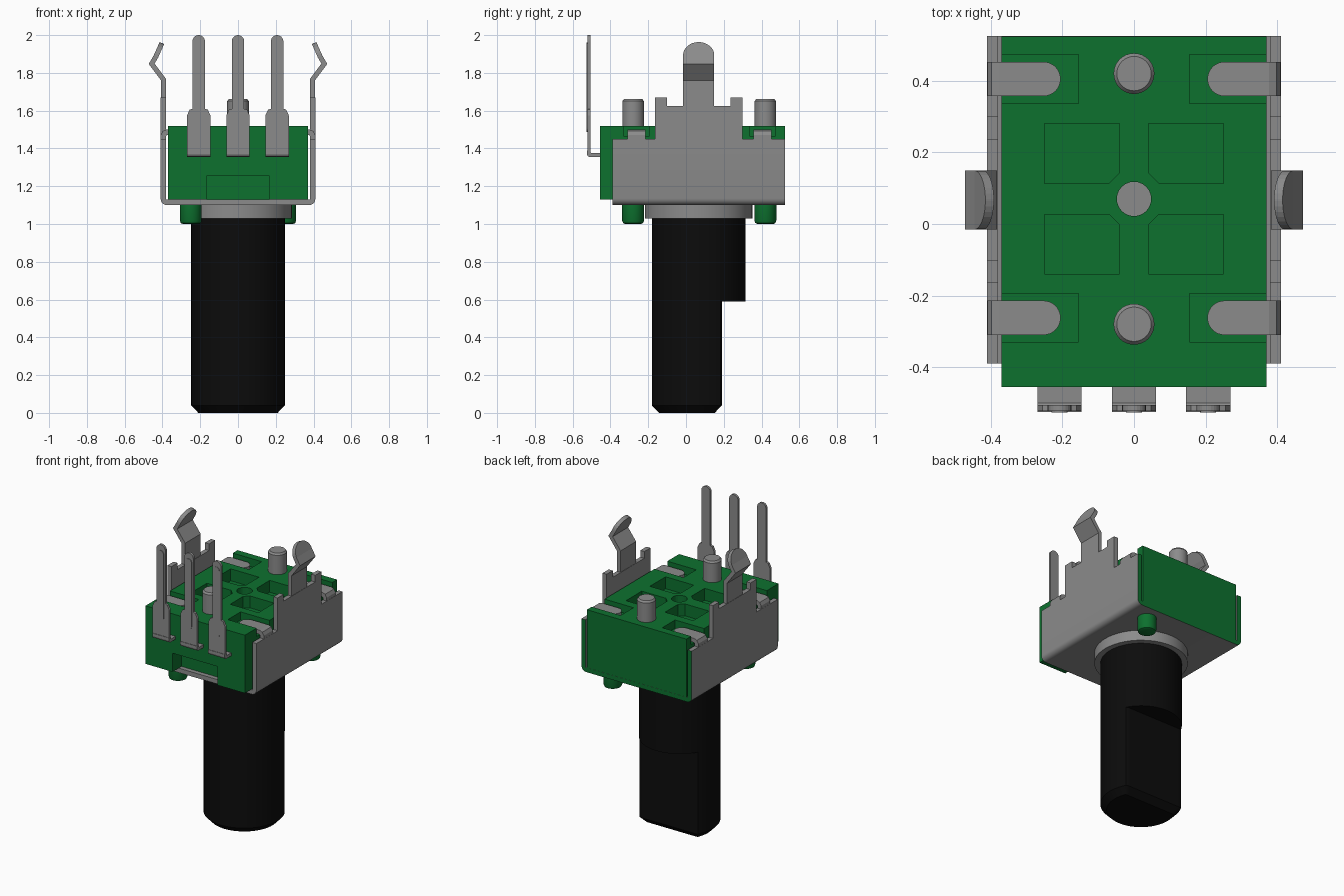
import bpy, bmesh, math
from mathutils import Vector

cube = bpy.data.objects.get("Cube")
if cube:
    bpy.data.objects.remove(cube, do_unlink=True)


def material(name, rgb, rough):
    m = bpy.data.materials.new(name)
    m.use_nodes = True
    m.diffuse_color = (*rgb, 1)
    node = m.node_tree.nodes["Principled BSDF"]
    node.inputs["Base Color"].default_value = (*rgb, 1)
    node.inputs["Roughness"].default_value = rough
    return m


GREEN = material("green plastic", (0.004, 0.165, 0.028), 0.5)
METAL = material("grey metal", (0.26, 0.26, 0.26), 0.5)
BLACK = material("black plastic", (0.0035, 0.0035, 0.0035), 0.5)


def finish(name, bm, mat, smooth=False):
    bmesh.ops.recalc_face_normals(bm, faces=bm.faces[:])
    me = bpy.data.meshes.new(name)
    bm.to_mesh(me)
    bm.free()
    ob = bpy.data.objects.new(name, me)
    bpy.context.collection.objects.link(ob)
    me.materials.append(mat)
    if smooth:
        activate(ob)
        bpy.ops.object.shade_smooth_by_angle(angle=math.radians(30))
    return ob


def activate(ob):
    bpy.ops.object.select_all(action='DESELECT')
    ob.select_set(True)
    bpy.context.view_layer.objects.active = ob


def add_prism(bm, pts, axis, a, b):
    """Extrude a 2D outline from a to b along an axis."""
    def place(p, t):
        u, v = p
        return {'x': (t, u, v), 'y': (u, t, v), 'z': (u, v, t)}[axis]
    lo = [bm.verts.new(place(p, a)) for p in pts]
    hi = [bm.verts.new(place(p, b)) for p in pts]
    bm.faces.new(lo)
    bm.faces.new(hi[::-1])
    for i in range(len(pts)):
        j = (i + 1) % len(pts)
        bm.faces.new((lo[i], hi[i], hi[j], lo[j]))


def prism(name, pts, axis, a, b, mat, smooth=False):
    bm = bmesh.new()
    add_prism(bm, pts, axis, a, b)
    return finish(name, bm, mat, smooth)


def rect(x0, y0, x1, y1):
    return [(x0, y0), (x1, y0), (x1, y1), (x0, y1)]


def arc(cx, cy, r, a0, a1, n):
    return [(cx + r * math.cos(math.radians(a0 + (a1 - a0) * i / n)),
             cy + r * math.sin(math.radians(a0 + (a1 - a0) * i / n))) for i in range(n + 1)]


def loft(name, rings, mat):
    """Skin rings of (z, outline) and cap both ends."""
    bm = bmesh.new()
    loops = [[bm.verts.new((x, y, z)) for x, y in pts] for z, pts in rings]
    n = len(loops[0])
    for lo, hi in zip(loops, loops[1:]):
        for i in range(n):
            bm.faces.new((lo[i], lo[(i + 1) % n], hi[(i + 1) % n], hi[i]))
    bm.faces.new(loops[0][::-1])
    bm.faces.new(loops[-1])
    return finish(name, bm, mat, True)


def turned(name, cx, cy, profile, mat, n=32):
    return loft(name, [(z, arc(cx, cy, r, 0, 360, n)[:-1]) for r, z in profile], mat)


def strip(name, path, yc, thick):
    """Bent sheet strip through (x, z, half width), mirrored to both sides."""
    bm = bmesh.new()
    rows = [[bm.verts.new((x, yc + s * w, z)) for s in (-1, 1)] for x, z, w in path]
    for a, b in zip(rows, rows[1:]):
        bm.faces.new((a[0], a[1], b[1], b[0]))
    ob = finish(name, bm, METAL)
    sol = ob.modifiers.new("thickness", 'SOLIDIFY')
    sol.thickness, sol.offset, sol.use_even_offset = thick, 0, True
    ob.modifiers.new("both sides", 'MIRROR')
    activate(ob)
    for m in ("thickness", "both sides"):
        bpy.ops.object.modifier_apply(modifier=m)
    return ob


CY = 0.067               # shaft axis
POST_Y = (-0.28, 0.42)

# Green body with pockets, finger recesses, centre hole and front notch
body = prism("body", rect(-0.37, -0.455, 0.37, 0.524), 'z', 1.13, 1.52, GREEN)
cut = bmesh.new()
for sx in (-1, 1):
    for sy in (-1, 1):
        pocket = [(0.07, 0.043), (0.25, 0.043), (0.25, 0.21), (0.04, 0.21), (0.04, 0.073)]
        add_prism(cut, [(sx * x, CY + 0.003 + sy * y) for x, y in pocket], 'z', 1.44, 1.6)
    for yc in (-0.262, 0.405):
        add_prism(cut, rect(sx * 0.155, yc - 0.068, sx * 0.45, yc + 0.068), 'z', 1.465, 1.6)
add_prism(cut, arc(0, 0.07, 0.048, 0, 360, 24)[:-1], 'z', 1.0, 1.6)
add_prism(cut, rect(-0.168, 1.0, 0.166, 1.255), 'y', -0.6, -0.36)
cutter = finish("body_cutter", cut, GREEN)
cutter.hide_render = True
mod = body.modifiers.new("cuts", 'BOOLEAN')
mod.operation, mod.solver, mod.object = 'DIFFERENCE', 'EXACT', cutter
activate(body)
bpy.ops.object.modifier_apply(modifier="cuts")
bpy.data.objects.remove(cutter, do_unlink=True)

# U-shaped metal shell with rounded bends; the rear edge is green
outer = [(-0.41, 1.45)] + arc(-0.375, 1.135, 0.035, 180, 270, 5) \
    + arc(0.375, 1.135, 0.035, 270, 360, 5) + [(0.41, 1.45)]
inner = [(0.38, 1.45), (0.38, 1.13), (-0.38, 1.13), (-0.38, 1.45)]
shell = prism("shell", outer + inner, 'y', -0.39, 0.525, METAL, True)
shell.data.materials.append(GREEN)
for p in shell.data.polygons:
    if abs(p.normal.y) > 0.9 and p.center.y > 0.5:
        p.material_index = 1

# Raised side walls with two ears each
wall = [(-0.165, 1.45), (0.30, 1.45), (0.30, 1.67), (0.235, 1.67), (0.235, 1.625),
        (-0.10, 1.625), (-0.10, 1.67), (-0.165, 1.67)]
for side, s in (("right", -1), ("left", 1)):
    prism(side + "_wall", wall, 'x', s * 0.38, s * 0.41, METAL)

# Snap-in clips: out, back in, rounded tip
clip = [(0.395, 1.62, 0.0825), (0.395, 1.765, 0.0825), (0.457, 1.848, 0.0825)]
for i in range(9):
    t = math.sin(math.radians(88 * i / 8))
    clip.append((0.434 - 0.031 * t, 1.888 + 0.07 * t, 0.0825 * math.sqrt(1 - t * t)))
strip("side_clips", clip, 0.067, 0.026)

# Fold-over fingers in the top recesses
for label, yc in (("front", -0.262), ("back", 0.405)):
    finger = [(0.395, 1.44, 0.048), (0.395, 1.468, 0.048), (0.388, 1.481, 0.048),
              (0.375, 1.486, 0.048), (0.253, 1.486, 0.048)]
    for i in range(1, 9):
        t = math.sin(math.radians(88 * i / 8))
        finger.append((0.253 - 0.048 * t, 1.486, 0.048 * math.sqrt(1 - t * t)))
    strip(label + "_fingers", finger, yc, 0.028)

# Metal rivet posts on top
for label, y in zip(("front", "back"), POST_Y):
    turned(label + "_post", 0, y, [(0.057, 1.40), (0.057, 1.65), (0.048, 1.662)], METAL)

# Green locating pegs underneath, on opposite corners
for label, x, y in (("front", -0.25, POST_Y[0]), ("back", 0.25, POST_Y[1])):
    turned(label + "_peg", x, y, [(0.042, 1.0), (0.053, 1.005), (0.058, 1.018), (0.058, 1.11)], GREEN)

# Collar and shaft with a flat on its lower rear side
turned("collar", 0, CY, [(0.285, 1.03), (0.285, 1.105)], METAL, 48)


def d_ring(r, flat):
    return [(x, min(y, CY + flat)) for x, y in arc(0, CY, r, 0, 360, 64)[:-1]]


loft("shaft_lower", [(0, d_ring(0.21, 0.085)), (0.04, d_ring(0.248, 0.123)),
                     (0.59, d_ring(0.248, 0.123))], BLACK)
turned("shaft_upper", 0, CY, [(0.248, 0.59), (0.248, 1.04)], BLACK, 64)

# Three bent terminals with a pressed bead
foot = [(-0.45, 1.355), (-0.51, 1.355), (-0.521, 1.36), (-0.525, 1.371), (-0.525, 1.39),
        (-0.506, 1.39), (-0.506, 1.38), (-0.50, 1.375), (-0.45, 1.375)]
for label, x in (("right", -0.208), ("middle", 0), ("left", 0.207)):
    prism(label + "_terminal_foot", foot, 'x', x - 0.062, x + 0.062, METAL)
    blade = [(x - 0.062, 1.39), (x + 0.062, 1.39), (x + 0.062, 1.575), (x + 0.048, 1.605),
             (x + 0.033, 1.61)] + arc(x, 1.967, 0.033, 0, 180, 12) \
        + [(x - 0.033, 1.61), (x - 0.048, 1.605), (x - 0.062, 1.575)]
    prism(label + "_terminal_blade", blade, 'y', -0.522, -0.506, METAL)
    bead = arc(x, 1.94, 0.022, 0, 180, 10) + arc(x, 1.51, 0.022, 180, 360, 10)
    prism(label + "_terminal_bead", bead, 'y', -0.526, -0.52, METAL)
